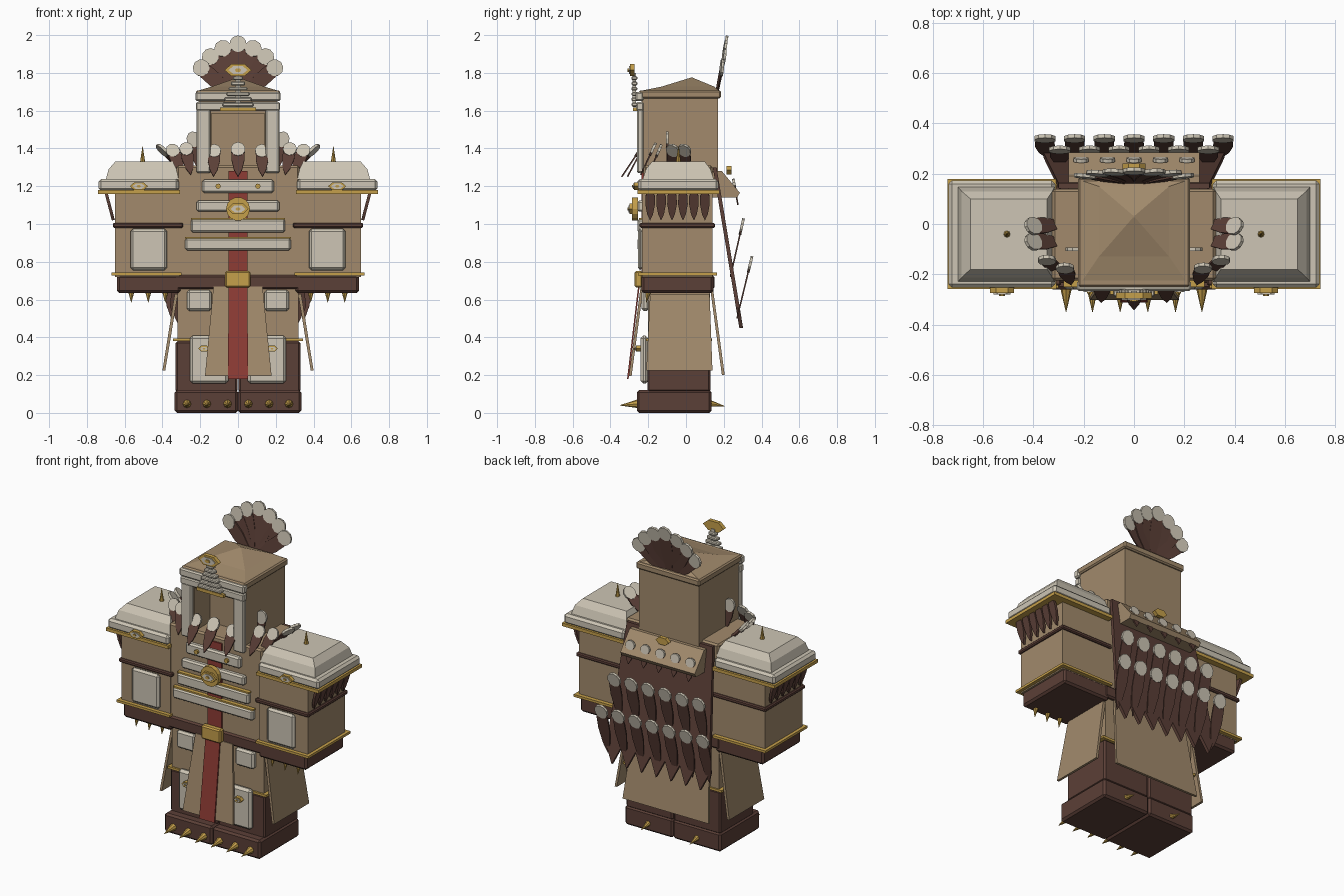
import bpy, bmesh, math
from mathutils import Vector

if "Cube" in bpy.data.objects:
    bpy.data.objects.remove(bpy.data.objects["Cube"])


def mat(name, r, g, b):
    m = bpy.data.materials.new(name)
    m.diffuse_color = (r, g, b, 1)
    m.use_nodes = True
    m.node_tree.nodes["Principled BSDF"].inputs["Base Color"].default_value = m.diffuse_color
    return m


TAN = mat("tan_cloth", .36, .255, .15)
BROWN = mat("dark_brown", .105, .05, .038)
CREAM = mat("cream_stone", .61, .56, .46)
GOLD = mat("gold", .56, .35, .07)
RED = mat("red_sash", .27, .045, .035)


def finish(name, bm, *mats):
    bmesh.ops.recalc_face_normals(bm, faces=bm.faces)
    me = bpy.data.meshes.new(name)
    bm.to_mesh(me)
    bm.free()
    ob = bpy.data.objects.new(name, me)
    for m in mats:
        me.materials.append(m)
    bpy.context.collection.objects.link(ob)
    return ob


def prism(bm, a, b, mi=0):
    """Close two matching outlines into a solid."""
    va, vb = [bm.verts.new(p) for p in a], [bm.verts.new(p) for p in b]
    n = len(a)
    fs = [bm.faces.new(va), bm.faces.new(vb[::-1])]
    fs += [bm.faces.new((va[i], vb[i], vb[(i + 1) % n], va[(i + 1) % n])) for i in range(n)]
    for f in fs:
        f.material_index = mi


def rect(x0, x1, y0, y1, z):
    return [(x0, y0, z), (x1, y0, z), (x1, y1, z), (x0, y1, z)]


def loft(name, lo, hi, m, bevel=0):
    """Solid between two level rectangles (x0, x1, y0, y1, z)."""
    bm = bmesh.new()
    prism(bm, rect(*lo), rect(*hi))
    if bevel:
        bmesh.ops.bevel(bm, geom=bm.edges[:], offset=bevel, segments=1, affect='EDGES')
    return finish(name, bm, m)


def box(name, x0, x1, y0, y1, z0, z1, m, bevel=0):
    return loft(name, (x0, x1, y0, y1, z0), (x0, x1, y0, y1, z1), m, bevel)


def disc(name, x, z, y0, y1, rx, rz, n, m, turn=0):
    """Flat many-sided badge facing the front."""
    ang = [2 * math.pi * i / n + turn for i in range(n)]
    bm = bmesh.new()
    prism(bm, *[[(x + rx * math.cos(a), y, z + rz * math.sin(a)) for a in ang] for y in (y0, y1)])
    return finish(name, bm, m)


def badge(name, x, z, y, rx, rz):
    disc(name + "_rim", x, z, y, y + .025, rx, rz, 6, GOLD)
    disc(name + "_inlay", x, z, y - .006, y, rx * .7, rz * .65, 6, CREAM)
    disc(name + "_stud", x, z, y - .012, y, rx * .25, rz * .3, 6, GOLD)


def spike(name, base, tip, r):
    base, tip = Vector(base), Vector(tip)
    d = tip - base
    bm = bmesh.new()
    bmesh.ops.create_cone(bm, segments=8, radius1=r, radius2=.001, depth=d.length, cap_ends=True)
    ob = finish(name, bm, GOLD)
    ob.rotation_mode = 'QUATERNION'
    ob.rotation_quaternion = d.to_track_quat('Z', 'Y')
    ob.location = (base + tip) / 2


def feather(name, root, tip, side, w, tipped=True, thick=.008):
    """Leaf-shaped plate with a rounded cream tip."""
    root, tip, side = Vector(root), Vector(tip), Vector(side)
    d = tip - root
    side = (side - d * side.dot(d) / d.length_squared).normalized()
    n = d.cross(side).normalized() * thick / 2
    leaf = [(0, 0), (.2, .28), (.5, .46), (.75, .45), (.93, .22)]
    leaf += [(t, -s) for t, s in leaf[:0:-1]]
    bm = bmesh.new()
    body = [root + d * t + side * s * w for t, s in leaf]
    prism(bm, [p + n for p in body], [p - n for p in body])
    if tipped:
        h = min(.045, d.length * .2)
        c = tip - d.normalized() * h
        oval = [c + d.normalized() * h * math.cos(a) + side * w * .52 * math.sin(a)
                for a in [math.pi * i / 5 for i in range(10)]]
        prism(bm, [p + n * 1.8 for p in oval], [p - n * 1.8 for p in oval], 1)
    return finish(name, bm, BROWN, CREAM)


def span(a, b, s):
    """Mirror an x range to the given side."""
    return (a, b) if s > 0 else (-b, -a)


for s, tag in ((1, "right"), (-1, "left")):
    def sbox(name, a, b, *rest):
        return box(f"{tag}_{name}", *span(a, b, s), *rest)

    # Legs and boots
    sbox("foot", 0, .335, -.26, .135, 0, .12, BROWN, .012)
    sbox("boot", .003, .33, -.205, .13, .11, .38, BROWN, .01)
    sbox("boot_trim", 0, .345, -.212, .137, .38, .395, GOLD)
    sbox("thigh", 0, .32, -.2, .128, .39, .68, TAN)
    sbox("shin_plate", .05, .255, -.24, -.2, .155, .41, CREAM, .015)
    sbox("thigh_plate", .14, .27, -.235, -.195, .54, .65, CREAM, .012)
    badge(f"{tag}_knee_badge", s * .18, .34, -.265, .03, .018)
    loft(f"{tag}_skirt_panel", (*span(.385, .4, s), -.21, .14, .225),
         (*span(.318, .335, s), -.19, .125, .63), TAN)
    for x in (.055, .165, .27):
        spike(f"{tag}_toe_spike", (s * x, -.255, .048), (s * x, -.35, .04), .023)
    spike(f"{tag}_heel_spike", (s * .17, .13, .05), (s * .17, .205, .035), .017)

    # Arms
    sbox("arm", .31, .65, -.232, .14, .72, 1.18, TAN)
    sbox("cuff", .305, .64, -.235, .145, .635, .73, BROWN, .012)
    sbox("cuff_trim", .3, .67, -.255, .165, .728, .743, GOLD)
    sbox("arm_band", .29, .663, -.245, .153, .98, 1.005, BROWN, .006)
    sbox("arm_plate", .375, .57, -.255, -.23, .755, .975, CREAM, .015)
    for x in (.385, .475, .565):
        spike(f"{tag}_cuff_spike", (s * x, -.2, .64), (s * x, -.21, .585), .016)

    # Shoulder pads
    sbox("shoulder_trim", .308, .742, -.258, .178, 1.16, 1.18, GOLD)
    sbox("shoulder_base", .313, .738, -.253, .173, 1.175, 1.238, CREAM, .014)
    loft(f"{tag}_shoulder_slope", (*span(.315, .7, s), -.23, .148, 1.235),
         (*span(.325, .685, s), -.212, .13, 1.29), CREAM)
    loft(f"{tag}_shoulder_cap", (*span(.325, .685, s), -.212, .13, 1.29),
         (*span(.345, .65, s), -.18, .1, 1.33), CREAM)
    spike(f"{tag}_shoulder_spike", (s * .505, -.04, 1.325), (s * .505, -.04, 1.41), .014)
    badge(f"{tag}_shoulder_badge", s * .525, 1.2, -.275, .048, .024)
    for i in range(6):
        y = -.19 + i * .058
        feather(f"{tag}_shoulder_feather", (s * .66, y, 1.02), (s * .705, y, 1.19),
                (0, 1, 0), .055, False, .016)

    # Hood walls and cream pillars
    sbox("hood_wall", .14, .21, -.235, -.05, 1.27, 1.62, TAN)
    sbox("hood_pillar", .145, .22, -.26, -.225, 1.27, 1.61, CREAM, .008)

    # Collar feathers
    for r, t in (((.28, 0, 1.27), (.43, -.01, 1.42)), ((.28, -.07, 1.27), (.43, -.07, 1.42)),
                 ((.29, -.2, 1.26), (.36, -.13, 1.42)), ((.25, -.24, 1.26), (.28, -.16, 1.43)),
                 ((.2, -.1, 1.28), (.245, -.1, 1.49)), ((.13, -.31, 1.25), (.125, -.22, 1.42))):
        feather(f"{tag}_collar_feather", (s * r[0], *r[1:]), (s * t[0], *t[1:]),
                (s * .5, 1, 0) if r[0] > .27 and r[1] > -.1 else (1, 0, 0), .07)
feather("front_collar_feather", (0, -.34, 1.25), (0, -.22, 1.43), (1, 0, 0), .075)

# Torso, belt and sash
box("torso", -.325, .325, -.225, .14, .68, 1.31, TAN, .01)
box("belt", -.337, .337, -.235, .15, .655, .73, BROWN, .01)
box("chest_sash", -.05, .05, -.235, -.22, .68, 1.28, RED)
loft("front_sash", (-.053, .053, -.312, -.304, .18), (-.05, .05, -.25, -.242, .7), RED)
loft("front_tabard", (-.175, .178, -.303, -.288, .195), (-.13, .13, -.24, -.225, .67), TAN)
loft("back_tabard", (-.3, .3, .19, .205, .2), (-.26, .26, .125, .14, .68), TAN)
box("belt_buckle", -.07, .065, -.272, -.23, .665, .75, GOLD, .008)

# Chest plates
for z0, z1, w in ((1.165, 1.235, .19), (1.065, 1.125, .22), (.955, 1.025, .25), (.86, .925, .28)):
    box("chest_plate", -w, w, -.258, -.22, z0, z1, CREAM, .01)
    if w > .23:
        box("chest_plate_trim", -w, w, -.25, -.22, z1 - .002, z1 + .007, GOLD)
for x in (-.105, .105):
    disc("chest_rivet", x, 1.2, -.272, -.255, .014, .014, 8, GOLD)
disc("chest_medallion", 0, 1.08, -.285, -.255, .063, .063, 14, GOLD)
badge("medallion_badge", 0, 1.08, -.298, .055, .032)

# Hood
box("hood", -.21, .21, -.08, .17, 1.25, 1.68, TAN)
box("hood_lintel", -.21, .21, -.235, -.05, 1.585, 1.68, TAN)
box("hood_brow_lower", -.222, .222, -.262, -.225, 1.6, 1.645, CREAM, .006)
box("hood_brow_upper", -.226, .226, -.267, -.225, 1.65, 1.7, CREAM, .008)
box("hood_brim", -.222, .222, -.25, .185, 1.665, 1.708, TAN, .008)
loft("roof_slope", (-.215, .215, -.24, .175, 1.705), (-.14, .14, -.13, .15, 1.727), TAN)
loft("roof_peak", (-.14, .14, -.13, .15, 1.727), (-.004, .004, .026, .034, 1.775), TAN)

# Stepped crest above the brow
box("crest_base", -.095, .095, -.28, -.25, 1.598, 1.618, GOLD)
for i in range(6):
    w = .082 - i * .011
    box("crest_step", -w, w, -.288, -.258, 1.622 + i * .028, 1.642 + i * .028, CREAM, .005)
box("crest_stem", -.012, .012, -.282, -.266, 1.62, 1.8, CREAM)
badge("crest_badge", 0, 1.815, -.297, .072, .036)

# Feather fan behind the hood
for i in range(7):
    a = math.radians((i - 3) * 16.5)
    r = .335 - .012 * abs(i - 3)
    dx, dz = math.sin(a), math.cos(a)
    y = .002 * (i % 2)
    feather("fan_feather", (dx * .01, .155 + y, 1.662), (dx * r, .158 + y + .058 * dz, 1.662 + dz * r),
            (dz, 0, -dx), .088)

# Back cape with a jagged hem
hem = [(-.36 + .72 * i / 14, .45 if i % 2 else .56) for i in range(15)]
outline = hem + [(.3, 1.3), (-.3, 1.3)]
bm = bmesh.new()
prism(bm, *[[(x, .15 + (1.3 - z) * .165 + o, z) for x, z in outline] for o in (-.008, .012)])
finish("cape", bm, BROWN)
for i in range(6):
    x = (i - 2.5) * .118
    feather("cape_upper_feather", (x, .235, .72), (x, .305, 1.03), (1, 0, 0), .085)
for i in range(7):
    x = (i - 3) * .118
    feather("cape_lower_feather", (x, .27, .5), (x, .35, .83), (1, 0, 0), .085)

# Back collar block with small feathers and badge
prof = [(.13, 1.28), (.19, 1.28), (.285, 1.165), (.27, 1.14), (.13, 1.14)]
bm = bmesh.new()
prism(bm, *[[(x, y, z) for y, z in prof] for x in (-.26, .26)])
finish("back_collar", bm, TAN)
for i in range(5):
    x = (i - 2) * .105
    feather("back_collar_feather", (x, .275, 1.1), (x, .25, 1.24), (1, 0, 0), .06)
disc("back_collar_badge", 0, 1.285, .215, .24, .045, .025, 6, GOLD)
